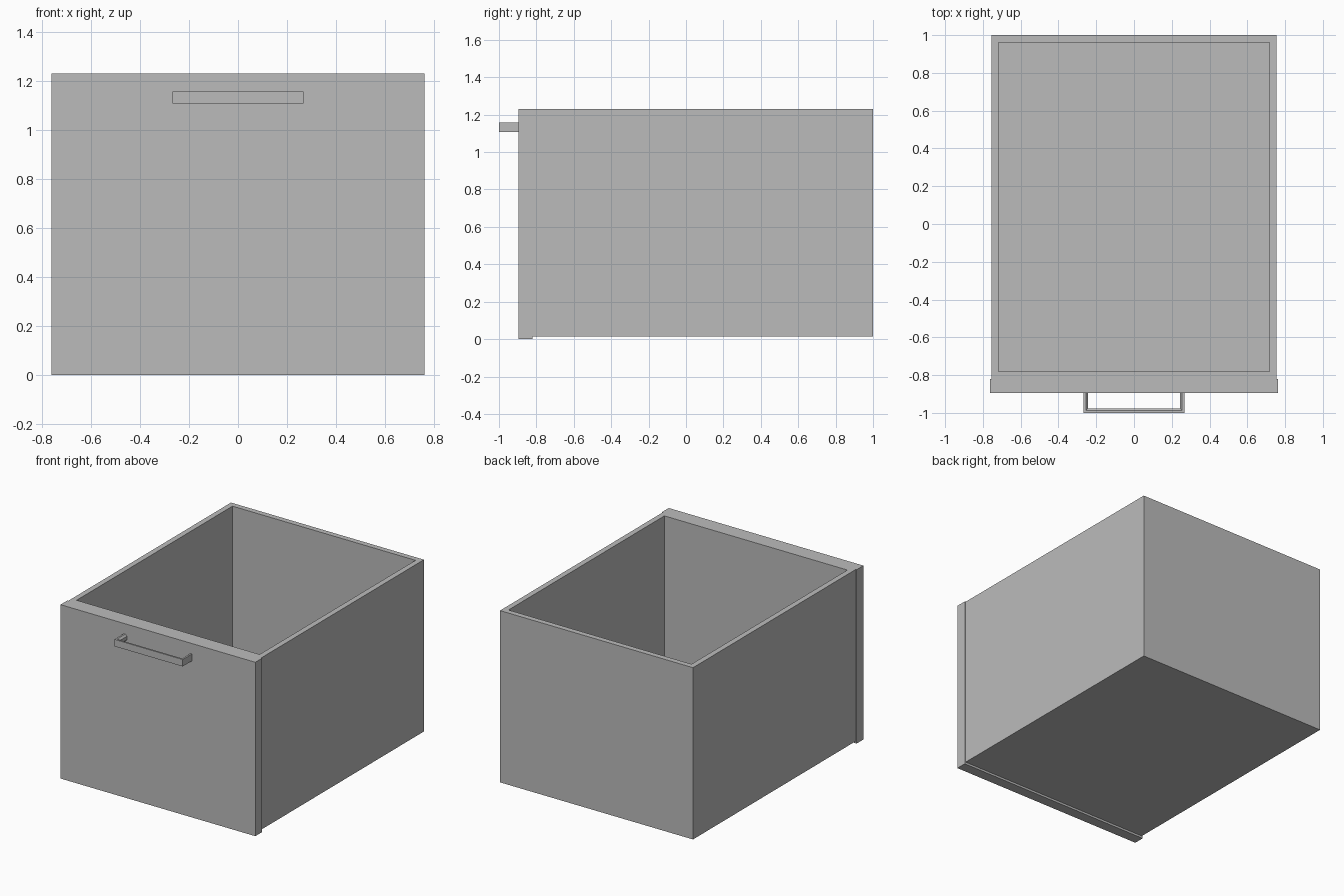
import bpy
import bmesh

default = bpy.data.objects.get("Cube")
if default:
    bpy.data.objects.remove(default, do_unlink=True)

grey = bpy.data.materials.new("mid grey")
grey.use_nodes = True
grey.diffuse_color = (0.5, 0.5, 0.5, 1)
grey.node_tree.nodes["Principled BSDF"].inputs["Base Color"].default_value = (0.5, 0.5, 0.5, 1)


def finish(name, bm):
    bmesh.ops.recalc_face_normals(bm, faces=bm.faces)
    mesh = bpy.data.meshes.new(name)
    bm.to_mesh(mesh)
    bm.free()
    mesh.materials.append(grey)
    obj = bpy.data.objects.new(name, mesh)
    bpy.context.collection.objects.link(obj)
    return obj


def box(bm, low, high):
    verts = bmesh.ops.create_cube(bm, size=1)["verts"]
    for v in verts:
        for i in range(3):
            v.co[i] = high[i] if v.co[i] > 0 else low[i]
    return verts


TOP, BASE, WALL = 1.23, 0.015, 0.055
PANEL_FRONT, PANEL_BACK = -0.895, -0.82

# Open box: inset the top face and push it down to the floor
bm = bmesh.new()
box(bm, (-0.755, PANEL_BACK, BASE), (0.755, 1.0, TOP))
lid = max(bm.faces, key=lambda f: f.calc_center_median().z)
bmesh.ops.inset_region(bm, faces=[lid], thickness=WALL)
for v in lid.verts:
    v.co.z = TOP
cavity = bmesh.ops.extrude_discrete_faces(bm, faces=[lid])["faces"][0]
for v in cavity.verts:
    v.co.z = BASE + WALL
finish("drawer_box", bm)

# Front panel, slightly wider and lower than the box
bm = bmesh.new()
box(bm, (-0.762, PANEL_FRONT, 0), (0.762, PANEL_BACK, TOP))
finish("front_panel", bm)

# Handle: flat outside, eased inside, swept round a mitred U
low, high, depth, ease = 1.108, 1.157, 0.024, 0.012
section = [(0, low), (0, high), (depth - ease, high), (depth, high - ease),
           (depth, low + ease), (depth - ease, low)]
half, reach = 0.267, -1.0
bm = bmesh.new()
rings = []
for side, at_panel in ((-1, True), (-1, False), (1, False), (1, True)):
    rings.append([bm.verts.new((side * (half - d),
                                PANEL_FRONT if at_panel else reach + d, z))
                  for d, z in section])
for a, b in zip(rings, rings[1:]):
    for i in range(len(section)):
        j = (i + 1) % len(section)
        bm.faces.new((a[i], a[j], b[j], b[i]))
bm.faces.new(rings[0])
bm.faces.new(rings[-1])
finish("handle", bm)
